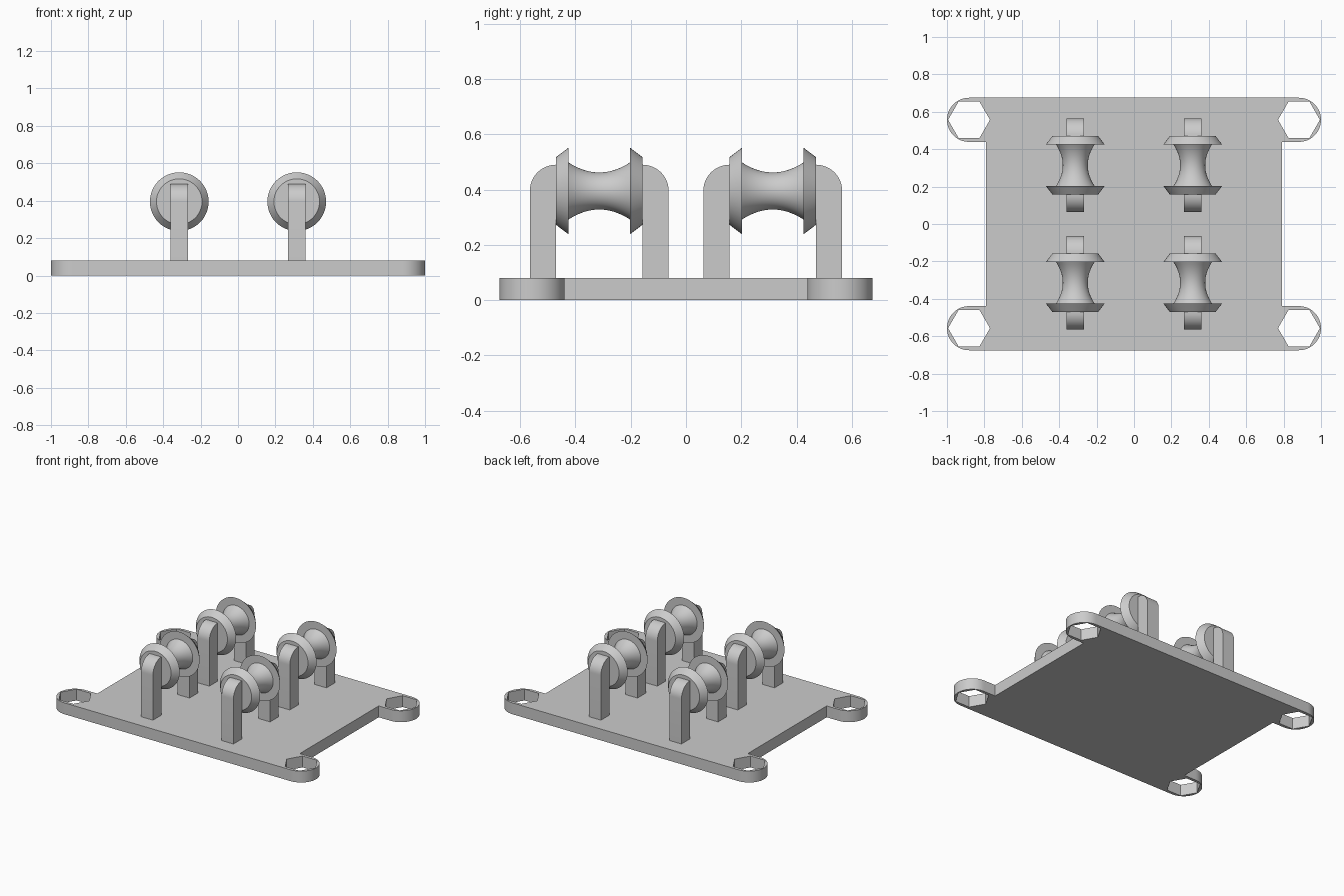
import bpy, bmesh
from math import cos, sin, pi, radians

cube = bpy.data.objects.get("Cube")
if cube:
    bpy.data.objects.remove(cube)

GREY = (0.6, 0.6, 0.6, 1)
metal = bpy.data.materials.new("plain grey")
metal.use_nodes = True
metal.diffuse_color = GREY
metal.node_tree.nodes["Principled BSDF"].inputs["Base Color"].default_value = GREY


def select(obj):
    bpy.ops.object.select_all(action='DESELECT')
    obj.select_set(True)
    bpy.context.view_layer.objects.active = obj


def finish(obj):
    obj.data.materials.clear()
    obj.data.materials.append(metal)
    select(obj)
    bpy.ops.object.shade_smooth_by_angle(angle=radians(25))


def mesh_object(name, bm):
    bmesh.ops.recalc_face_normals(bm, faces=bm.faces)
    mesh = bpy.data.meshes.new(name)
    bm.to_mesh(mesh)
    bm.free()
    obj = bpy.data.objects.new(name, mesh)
    bpy.context.collection.objects.link(obj)
    finish(obj)


# Base plate: outline with rounded ears and a hexagonal hole in each ear
PLATE_TOP = 0.08
EAR_X, EAR_Y, EAR_R, HEX_R = 0.882, 0.557, 0.118, 0.112
BODY_X = 0.79


def ear(sx, sy):
    arc = [(EAR_X + EAR_R * cos(a), EAR_Y + EAR_R * sin(a))
           for a in [-pi / 2 + pi * i / 24 for i in range(25)]]
    pts = [(BODY_X, EAR_Y - EAR_R)] + arc
    pts = [(sx * x, sy * y) for x, y in pts]
    return pts if sx * sy > 0 else pts[::-1]


outline = ear(1, 1) + ear(-1, 1) + ear(-1, -1) + ear(1, -1)
loops = [outline]
for sx in (-1, 1):
    for sy in (-1, 1):
        loops.append([(sx * EAR_X + HEX_R * cos(k * pi / 3),
                       sy * EAR_Y + HEX_R * sin(k * pi / 3)) for k in range(6)])

curve = bpy.data.curves.new("base_plate", 'CURVE')
curve.dimensions = '2D'
curve.fill_mode = 'BOTH'
curve.extrude = PLATE_TOP / 2
for loop in loops:
    spline = curve.splines.new('POLY')
    spline.points.add(len(loop) - 1)
    for point, (x, y) in zip(spline.points, loop):
        point.co = (x, y, 0, 1)
    spline.use_cyclic_u = True
plate = bpy.data.objects.new("base_plate", curve)
bpy.context.collection.objects.link(plate)
plate.location.z = PLATE_TOP / 2
select(plate)
bpy.ops.object.convert(target='MESH')
plate = bpy.context.object
bm = bmesh.new()
bm.from_mesh(plate.data)
bmesh.ops.remove_doubles(bm, verts=bm.verts, dist=0.0001)
bmesh.ops.recalc_face_normals(bm, faces=bm.faces)
bm.to_mesh(plate.data)
bm.free()
finish(plate)

# Rollers: hourglass barrel between two tapered flanges, turned about y
AXLE_Z, HALF, INNER = 0.395, 0.157, 0.111
WAIST, NECK, RIM, FACE = 0.067, 0.103, 0.157, 0.122


def make_roller(name, cx, cy, segments=48):
    barrel = [(INNER * t, WAIST + (NECK - WAIST) * t * t)
              for t in [-1 + i / 8 for i in range(17)]]
    profile = ([(-HALF, FACE), (-INNER, RIM)] + barrel
               + [(INNER, RIM), (HALF, FACE)])
    bm = bmesh.new()
    rings = [[bm.verts.new((cx + r * cos(a), cy + y, AXLE_Z + r * sin(a)))
              for a in [2 * pi * k / segments for k in range(segments)]]
             for y, r in profile]
    for a, b in zip(rings, rings[1:]):
        for k in range(segments):
            n = (k + 1) % segments
            bm.faces.new((a[k], a[n], b[n], b[k]))
    bm.faces.new(rings[0])
    bm.faces.new(rings[-1])
    mesh_object(name, bm)


# Posts: upright bars whose outer top corner is a quarter round
POST_HALF_X, POST_DEPTH, POST_TOP = 0.046, 0.094, 0.49


def make_post(name, cx, cy, side):
    base = POST_TOP - POST_DEPTH
    profile = [(0, PLATE_TOP), (0, POST_TOP)]
    profile += [(POST_DEPTH * sin(a), base + POST_DEPTH * cos(a))
                for a in [pi / 2 * i / 12 for i in range(1, 13)]]
    profile.append((POST_DEPTH, PLATE_TOP))
    bm = bmesh.new()
    face = bm.faces.new([bm.verts.new((cx - POST_HALF_X, cy + side * (HALF + d), z))
                         for d, z in profile])
    new = bmesh.ops.extrude_face_region(bm, geom=[face])["geom"]
    verts = [v for v in new if isinstance(v, bmesh.types.BMVert)]
    bmesh.ops.translate(bm, verts=verts, vec=(2 * POST_HALF_X, 0, 0))
    mesh_object(name, bm)


SPACING = 0.314
for sx, x_name in ((-1, "right"), (1, "left")):
    for sy, y_name in ((-1, "front"), (1, "back")):
        place = f"{y_name}_{x_name}"
        make_roller(f"roller_{place}", sx * SPACING, sy * SPACING)
        for side, end in ((-1, "front"), (1, "back")):
            make_post(f"{end}_post_{place}", sx * SPACING, sy * SPACING, side)
